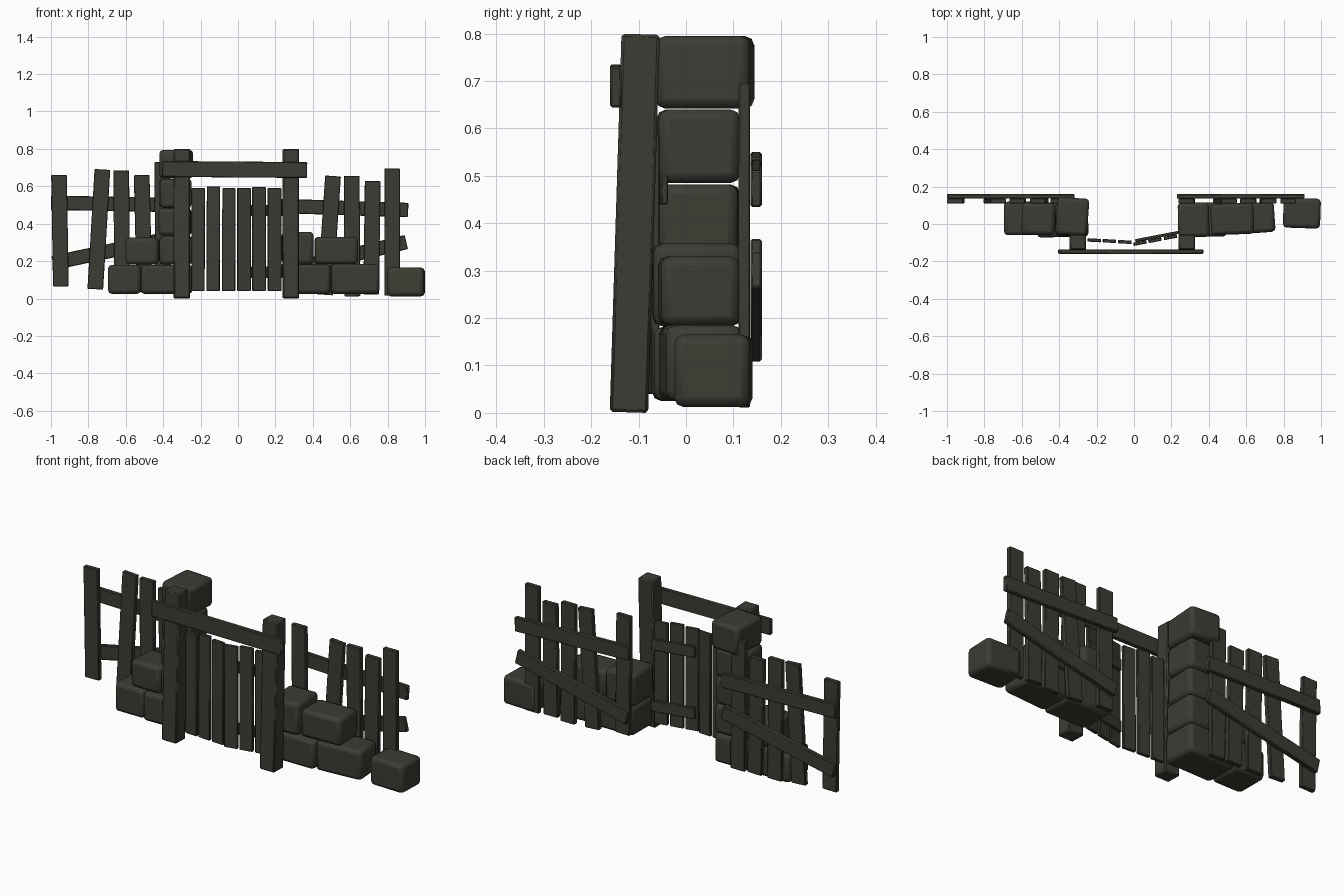
import bpy, math

mat = bpy.data.materials.new("dark olive grey")
mat.diffuse_color = (0.046, 0.044, 0.034, 1)


def block(name, centre, size, rot=(0, 0, 0), bevel=0.003, segments=1):
    """Bevelled box: the base of every plank, post and stone."""
    bpy.ops.mesh.primitive_cube_add(size=1, location=centre, rotation=rot)
    ob = bpy.context.object
    ob.name = name
    ob.scale = size
    bpy.ops.object.transform_apply(location=False, rotation=False, scale=True)
    ob.data.materials.append(mat)
    mod = ob.modifiers.new("bevel", 'BEVEL')
    mod.width = bevel
    mod.segments = segments
    bpy.ops.object.shade_smooth_by_angle(angle=math.radians(40))
    return ob


def picket(name, xb, zb, xt, zt, y, width, depth, rz=0):
    """Upright board from bottom centre to top centre."""
    length = math.hypot(xt - xb, zt - zb)
    block(name, ((xb + xt) / 2, y, (zb + zt) / 2), (width, depth, length),
          (0, math.atan2(xt - xb, zt - zb), rz))


def rail(name, x0, z0, x1, z1, y, height, depth):
    """Long board from left end to right end."""
    length = math.hypot(x1 - x0, z1 - z0)
    block(name, ((x0 + x1) / 2, y, (z0 + z1) / 2), (length, depth, height),
          (0, -math.atan2(z1 - z0, x1 - x0), 0), 0.004)


def stone(x0, x1, y0, y1, z0, z1, turn=0):
    """Rounded stone given by its bounds."""
    block("stone", ((x0 + x1) / 2, (y0 + y1) / 2, (z0 + z1) / 2),
          (x1 - x0, y1 - y0, z1 - z0), (0, 0, math.radians(turn)), 0.02, 2)


# Gate posts, leaning slightly backwards, and the crossbeam
for x in (-0.30, 0.283):
    block("gate_post", (x, -0.108, 0.4), (0.088, 0.081, 0.798), (-0.031, 0, 0), 0.006)
rail("crossbeam", -0.405, 0.693, 0.37, 0.687, -0.148, 0.085, 0.024)

# Left gate leaf, closed
for x, y, top in ((-0.214, -0.087, 0.59), (-0.133, -0.091, 0.6), (-0.05, -0.096, 0.59)):
    picket("left_gate_plank", x, 0.04, x + 0.002, top, y, 0.071, 0.018, -0.06)

# Right gate leaf, slightly open, with battens behind
swing = 0.19
for x, top in ((0.032, 0.59), (0.112, 0.597), (0.195, 0.59)):
    picket("right_gate_plank", x, 0.04, x, top, -0.108 + 0.19 * x, 0.072, 0.018, swing)
for z in (0.14, 0.47):
    block("gate_batten", (0.122, -0.067, z), (0.235, 0.016, 0.06), (0, 0, swing))

# Fence rails
rail("left_upper_rail", -1.0, 0.512, -0.32, 0.50, 0.148, 0.077, 0.024)
rail("left_lower_rail", -0.99, 0.19, -0.325, 0.33, 0.148, 0.077, 0.024)
rail("right_upper_rail", 0.23, 0.495, 0.91, 0.473, 0.148, 0.077, 0.024)
rail("right_lower_rail", 0.24, 0.145, 0.90, 0.302, 0.148, 0.077, 0.024)

# Fence pickets: bottom x, bottom z, top x, top z
for p in ((-0.947, 0.065, -0.957, 0.66), (-0.763, 0.05, -0.725, 0.69),
          (-0.62, 0.035, -0.624, 0.685), (-0.50, 0.035, -0.515, 0.66),
          (-0.40, 0.03, -0.405, 0.73), (0.285, 0.04, 0.28, 0.68),
          (0.465, 0.02, 0.508, 0.655), (0.612, 0.012, 0.608, 0.655),
          (0.712, 0.022, 0.72, 0.628), (0.824, 0.015, 0.824, 0.695)):
    picket("fence_picket", *p, 0.123, 0.084, 0.025)

# Left stones: base row, step, then the column up to the top
stone(-0.695, -0.52, -0.06, 0.12, 0.025, 0.18)
stone(-0.52, -0.245, -0.07, 0.115, 0.025, 0.18, 1)
stone(-0.60, -0.425, -0.058, 0.113, 0.182, 0.326, -1)
stone(-0.42, -0.245, -0.065, 0.113, 0.182, 0.335, 1)
stone(-0.422, -0.25, -0.06, 0.112, 0.337, 0.482, -2)
stone(-0.42, -0.25, -0.06, 0.112, 0.485, 0.64, 2)
stone(-0.415, -0.245, -0.06, 0.14, 0.642, 0.795, -4)

# Right stones: base row, upper row and one loose stone
stone(0.24, 0.495, -0.068, 0.115, 0.025, 0.182)
stone(0.495, 0.752, -0.05, 0.112, 0.025, 0.185, 4)
stone(0.235, 0.402, -0.07, 0.115, 0.183, 0.357, 1)
stone(0.41, 0.64, -0.056, 0.11, 0.184, 0.33, 2)
stone(0.798, 0.997, -0.022, 0.138, 0.012, 0.165, -2)
